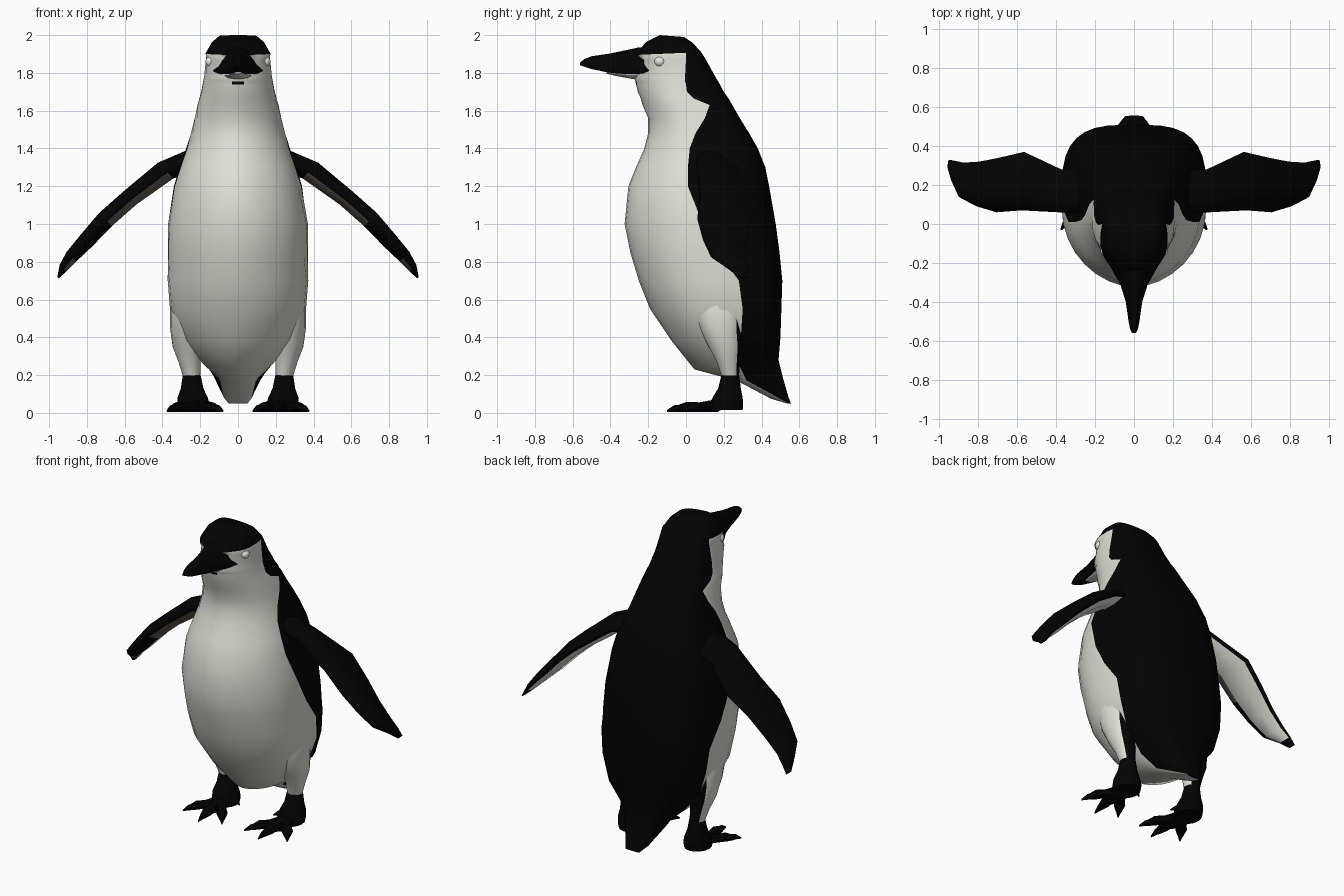
import bpy, bmesh
from math import sin, cos, acos, pi, radians, tau
from mathutils import Vector

if "Cube" in bpy.data.objects:
    bpy.data.objects.remove(bpy.data.objects["Cube"])


def material(name, color):
    m = bpy.data.materials.new(name)
    m.use_nodes = True
    m.diffuse_color = (*color, 1)
    node = next(n for n in m.node_tree.nodes if n.type == 'BSDF_PRINCIPLED')
    node.inputs["Base Color"].default_value = (*color, 1)
    node.inputs["Roughness"].default_value = 0.9
    return m


BLACK = material("black_feathers", (0.001, 0.001, 0.001))
WHITE = material("white_feathers", (0.74, 0.74, 0.67))
BROWN = material("brown_flipper_edge", (0.13, 0.11, 0.085))
EYE = material("pale_eye", (0.8, 0.8, 0.76))
MATS = [BLACK, WHITE, BROWN]


def loft(name, rings, rule=lambda row, col: 0, angle=65):
    """Skin equal-length rings of points; rule gives each face its material."""
    bm = bmesh.new()
    rows = [[bm.verts.new(p) for p in ring] for ring in rings]
    n = len(rows[0])
    for i in range(len(rows) - 1):
        for j in range(n):
            k = (j + 1) % n
            f = bm.faces.new((rows[i][j], rows[i][k], rows[i + 1][k], rows[i + 1][j]))
            f.material_index = rule(i, j)
    for i, row in ((0, rows[0]), (len(rows) - 2, rows[-1])):
        bm.faces.new(row).material_index = rule(i, n // 2)
    bmesh.ops.recalc_face_normals(bm, faces=bm.faces[:])
    mesh = bpy.data.meshes.new(name)
    bm.to_mesh(mesh)
    bm.free()
    for m in MATS:
        mesh.materials.append(m)
    ob = bpy.data.objects.new(name, mesh)
    bpy.context.collection.objects.link(ob)
    bpy.ops.object.select_all(action='DESELECT')
    ob.select_set(True)
    bpy.context.view_layer.objects.active = ob
    bpy.ops.object.shade_smooth_by_angle(angle=radians(angle))


def oval(center, u, v, n=10):
    c, u, v = Vector(center), Vector(u), Vector(v)
    return [c + u * cos(tau * i / n) + v * sin(tau * i / n) for i in range(n)]


# Body, head and tail: front y, front z, back y, back z, half width, colour border y
BODY = [
    (-.14, 2.0, -.01, 1.99, .10, -.06), (-.21, 1.965, .035, 1.96, .138, -.05),
    (-.27, 1.895, .08, 1.91, .172, .0), (-.25, 1.865, .10, 1.88, .17, .0),
    (-.28, 1.78, .155, 1.78, .18, -.005), (-.268, 1.755, .17, 1.755, .185, -.005),
    (-.264, 1.738, .18, 1.738, .188, .0), (-.255, 1.7, .20, 1.7, .195, .005),
    (-.24, 1.665, .225, 1.665, .205, .04), (-.23, 1.63, .245, 1.63, .215, .125),
    (-.20, 1.56, .285, 1.56, .23, .10),
    (-.20, 1.48, .335, 1.48, .25, .05), (-.22, 1.4, .38, 1.4, .275, .02),
    (-.265, 1.3, .42, 1.3, .31, .01), (-.305, 1.2, .44, 1.2, .34, .01),
    (-.325, 1.0, .475, 1.0, .37, .09), (-.295, .85, .495, .85, .372, .17),
    (-.25, .7, .51, .7, .372, .28), (-.19, .55, .505, .55, .36, .30),
    (-.075, .38, .50, .40, .30, .29), (.045, .23, .49, .28, .18, .28),
    (.27, .17, .515, .18, .12, .32), (.45, .075, .542, .085, .075, .49),
    (.535, .05, .556, .05, .05, .548)]
FRONT, BACK, FRONT_POWER, BACK_POWER = 8, 7, 1.1, 0.62


def body_ring(yf, zf, yb, zb, hw, border):
    mid, h = (yf + yb) / 2, (yb - yf) / 2
    t = (border - mid) / h
    edge = acos(-t) if t < 0 else pi - acos(t ** (1 / BACK_POWER))
    angles = [edge * i / FRONT for i in range(FRONT)]
    angles += [edge + (pi - edge) * i / BACK for i in range(BACK + 1)]
    half = []
    for a in angles:
        front = a < pi / 2
        x = hw * max(sin(a), 0) ** (FRONT_POWER if front else BACK_POWER)
        s = -cos(a) if front else abs(cos(a)) ** BACK_POWER
        half.append(Vector((x, mid + h * s, zf + (zb - zf) * (s + 1) / 2)))
    return half + [Vector((-p.x, p.y, p.z)) for p in half[-2:0:-1]]


COLS = 2 * (FRONT + BACK)
CAP_ROWS, CHIN_LINE_ROW = 2, 5


def body_color(row, col):
    step = min(col, COLS - 1 - col)
    if row < CAP_ROWS or (row == CHIN_LINE_ROW and step == 0):
        return 0
    return int(step < FRONT)


loft("body", [body_ring(*r) for r in BODY], body_color)

# Beak with flaring cheek mask: y, half width, bottom z, top z
BEAK = [(-.16, .14, 1.80, 1.90), (-.20, .132, 1.798, 1.93), (-.25, .105, 1.795, 1.935),
        (-.31, .07, 1.793, 1.922), (-.40, .042, 1.80, 1.903), (-.50, .028, 1.82, 1.888),
        (-.54, .02, 1.833, 1.872), (-.56, .01, 1.84, 1.855)]
SECTION = [(0, 0), (.9, 0), (1, .1), (.75, .42), (.5, .9), (0, 1),
           (-.5, .9), (-.75, .42), (-1, .1), (-.9, 0)]
loft("beak", [[(w * u, y, a + (b - a) * v) for u, v in SECTION] for y, w, a, b in BEAK])

# Pale chin below the beak
loft("chin", [oval((0, y, z), (w, 0, 0), (0, 0, h))
              for y, z, w, h in ((-.20, 1.785, .09, .02), (-.29, 1.785, .06, .017),
                                 (-.37, 1.793, .035, .010), (-.42, 1.80, .02, .005))],
     lambda row, col: 1)

# Flipper: span x, z, leading y, trailing y, half thickness
FLIPPER = [(.22, 1.335, .05, .27, .085), (.38, 1.28, .06, .28, .07),
           (.57, 1.135, .07, .37, .058), (.70, 1.02, .06, .34, .058),
           (.80, .91, .09, .32, .052), (.88, .825, .13, .315, .043),
           (.925, .765, .22, .325, .03), (.953, .715, .28, .33, .006)]
CHORD = [(0, 0), (.06, .65), (.3, 1), (.65, .8), (1, 0),
         (.92, -.3), (.65, -.8), (.28, -1), (.04, -.35)]


def flipper_ring(side, x, z, lead, trail, thick):
    ring = []
    for u, t in CHORD:
        d = thick * (t * .85 + (.5 - u) * .3)
        ring.append((side * (x + d * .7), lead + (trail - lead) * u, z + d * .7))
    return ring


def flipper_color(row, col):
    """Pale underside, brown patches along its leading edge, black tip."""
    if row < 6 and col in (5, 6):
        return 1
    return 2 if col == 7 and row in (1, 2, 5) else 0


# Thigh: z, centre x, centre y, radius x, radius y
THIGH = [(.70, .27, .13, .05, .10), (.60, .275, .165, .086, .15), (.45, .276, .185, .084, .115),
         (.35, .271, .21, .075, .09), (.27, .257, .225, .058, .062), (.19, .245, .235, .045, .045)]
# Ankle and heel, same layout
ANKLE = [(.20, .245, .235, .047, .047), (.13, .243, .23, .06, .06), (.08, .24, .22, .08, .08),
         (.045, .235, .215, .085, .088), (.015, .235, .21, .08, .09)]
TOES = {"inner": (.08, -.05), "middle": (.215, -.10), "outer": (.375, -.03)}
# Toe: distance along, half width, half height
TOE = [(0, .035, .034), (.4, .027, .024), (.62, .034, .026), (.78, .022, .018),
       (.85, .015, .018), (1, .004, .005)]

for side, label in ((1, "left"), (-1, "right")):
    loft(label + "_flipper", [flipper_ring(side, *r) for r in FLIPPER], flipper_color)

    def stack(rows):
        return [oval((side * x, y, z), (rx, 0, 0), (0, ry, 0), 16) for z, x, y, rx, ry in rows]

    # White thigh with black rear feathers
    loft(label + "_thigh", stack(THIGH), lambda row, col: 0 if 2 <= col <= 5 else 1)
    loft(label + "_ankle", stack(ANKLE))

    for toe, (tx, ty) in TOES.items():
        start, tip = Vector((side * .235, .17, 0)), Vector((side * tx, ty, 0))
        across = (tip - start).cross(Vector((0, 0, 1))).normalized()
        loft(f"{label}_{toe}_toe",
             [oval(start.lerp(tip, t) + Vector((0, 0, .006 + h)), across * w, (0, 0, h), 8)
              for t, w, h in TOE], angle=40)

    # Webbing between the toes
    base = Vector((.235, .17))
    tips = [base.lerp(Vector(t), .62) for t in TOES.values()]
    notch = [base.lerp((tips[i] + tips[i + 1]) / 2, .75) for i in (0, 1)]
    outline = [base, tips[0], notch[0], tips[1], notch[1], tips[2]]
    loft(label + "_web", [[(side * p.x, p.y, z) for p in outline] for z in (.012, .03)], angle=30)

    # Hind toe on the inner side of the heel
    loft(label + "_hind_toe", [oval((side * x, y, z), (0, r, 0), (0, 0, r), 6)
                               for x, y, z, r in ((.20, .22, .05, .025), (.145, .20, .045, .016),
                                                  (.12, .19, .03, .004))])

    bpy.ops.mesh.primitive_uv_sphere_add(segments=14, ring_count=8, radius=.03,
                                         location=(side * .143, -.137, 1.86))
    eye = bpy.context.object
    eye.name = label + "_eye"
    eye.data.materials.append(EYE)
    bpy.ops.object.shade_smooth()
